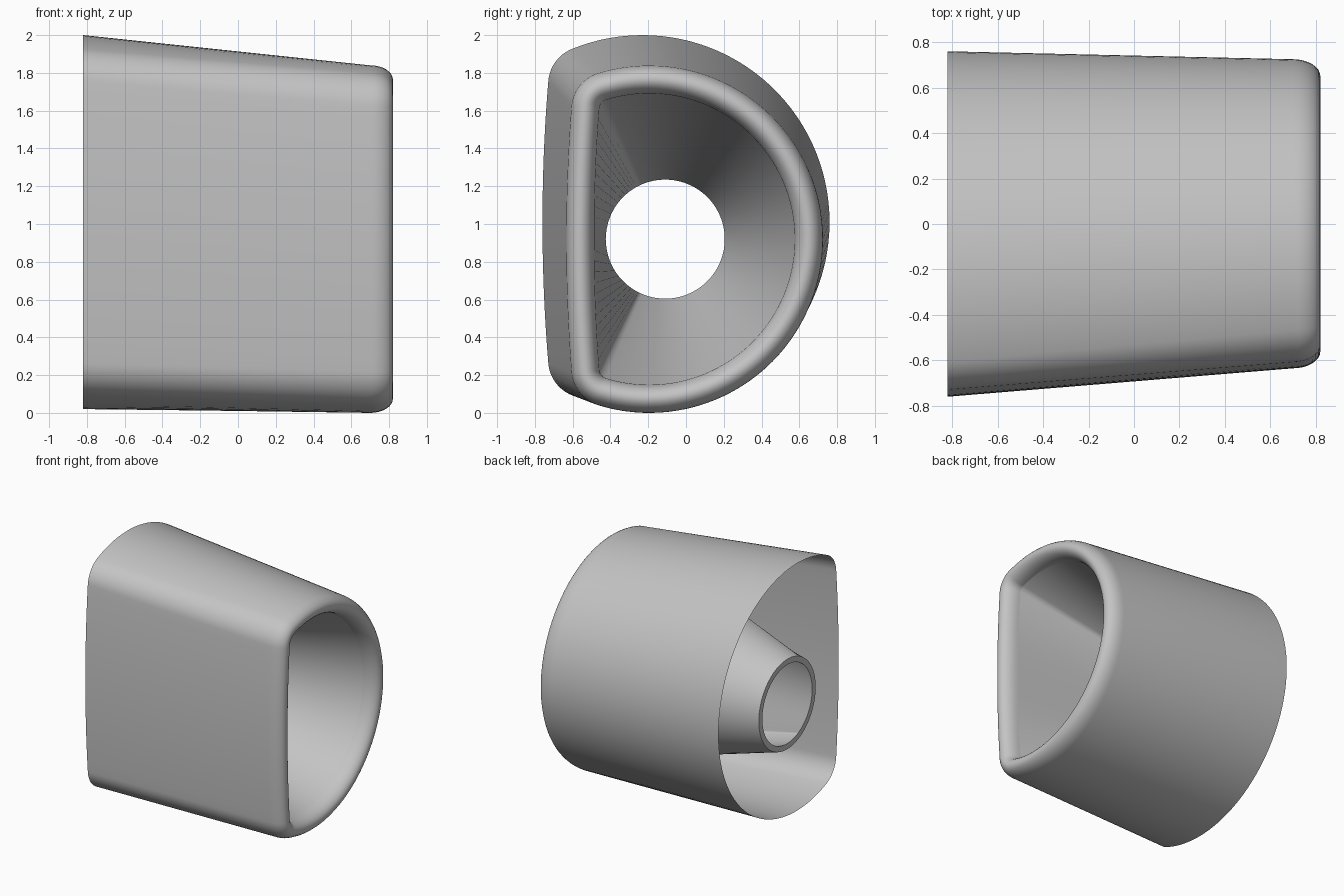
import bpy
import bmesh
from math import atan2, cos, sin, pi, sqrt

cube = bpy.data.objects.get("Cube")
if cube:
    bpy.data.objects.remove(cube, do_unlink=True)

grey = bpy.data.materials.new("plain_grey")
grey.use_nodes = True
colour = (0.55, 0.55, 0.55, 1)
grey.diffuse_color = colour
grey.node_tree.nodes["Principled BSDF"].inputs["Base Color"].default_value = colour

FRONT_R, CORNER_R = 9.0, 0.2      # gently bowed front wall, rounded corners
OPEN_X, LIP_X = -0.82, 0.70       # open end, start of the rolled lip
HOLE_Y, HOLE_Z = -0.11, 0.92      # spout centre


def arc(cy, cz, r, a0, a1, n):
    """Points on an arc, without its last point."""
    angles = [a0 + (a1 - a0) * i / n for i in range(n)]
    return [(cy + r * cos(a), cz + r * sin(a)) for a in angles]


def d_section(cy, cz, radius, front, inset=0.0):
    """Tangent-arc D outline, flat side towards -y, offset inwards by inset."""
    front_c = front + FRONT_R
    d = front_c - cy
    big, wall = radius - CORNER_R, FRONT_R - CORNER_R
    a = (big * big - wall * wall + d * d) / (2 * d)
    h = sqrt(big * big - a * a)
    t, p = atan2(h, a), atan2(h, a - d)
    r = CORNER_R - inset
    return (arc(cy, cz, radius - inset, -t, t, 72)
            + arc(cy + a, cz + h, r, t, p, 12)
            + arc(front_c, cz, FRONT_R - inset, p, 2 * pi - p, 24)
            + arc(cy + a, cz - h, r, -p, -t, 12))


def lip_section(inset):
    return d_section(-0.195, 0.92, 0.92, -0.635, inset)


def hole_section(radius):
    """Circle whose points lie in the same directions as the D outline's."""
    angles = [atan2(z - HOLE_Z, y - HOLE_Y) for y, z in lip_section(0.15)]
    return [(HOLE_Y + radius * cos(a), HOLE_Z + radius * sin(a)) for a in angles]


def loft(name, rings):
    """Skin a list of (x, section) rings."""
    bm = bmesh.new()
    loops = [[bm.verts.new((x, y, z)) for y, z in section] for x, section in rings]
    for a, b in zip(loops, loops[1:]):
        for i in range(len(a)):
            j = (i + 1) % len(a)
            bm.faces.new((a[i], a[j], b[j], b[i]))
    mesh = bpy.data.meshes.new(name)
    bm.to_mesh(mesh)
    bm.free()
    mesh.materials.append(grey)
    obj = bpy.data.objects.new(name, mesh)
    bpy.context.collection.objects.link(obj)
    bpy.ops.object.select_all(action="DESELECT")
    obj.select_set(True)
    bpy.context.view_layer.objects.active = obj
    bpy.ops.object.shade_smooth_by_angle(angle=pi / 6)
    return obj


# Tapered outer shell with the rolled lip
shell = [(OPEN_X, d_section(-0.23, 1.01, 0.99, -0.76))]
for k in range(17):
    t = pi * k / 16
    shell.append((LIP_X + 0.12 * sin(t), lip_section(0.075 * (1 - cos(t)))))
loft("outer_shell", shell)

# Funnel from the lip to the round spout, with wall thickness
loft("inner_funnel", [
    (LIP_X, lip_section(0.15)),
    (OPEN_X, hole_section(0.315)),
    (OPEN_X, hole_section(0.36)),
    (LIP_X - 0.02, lip_section(0.105)),
    (LIP_X, lip_section(0)),
])
